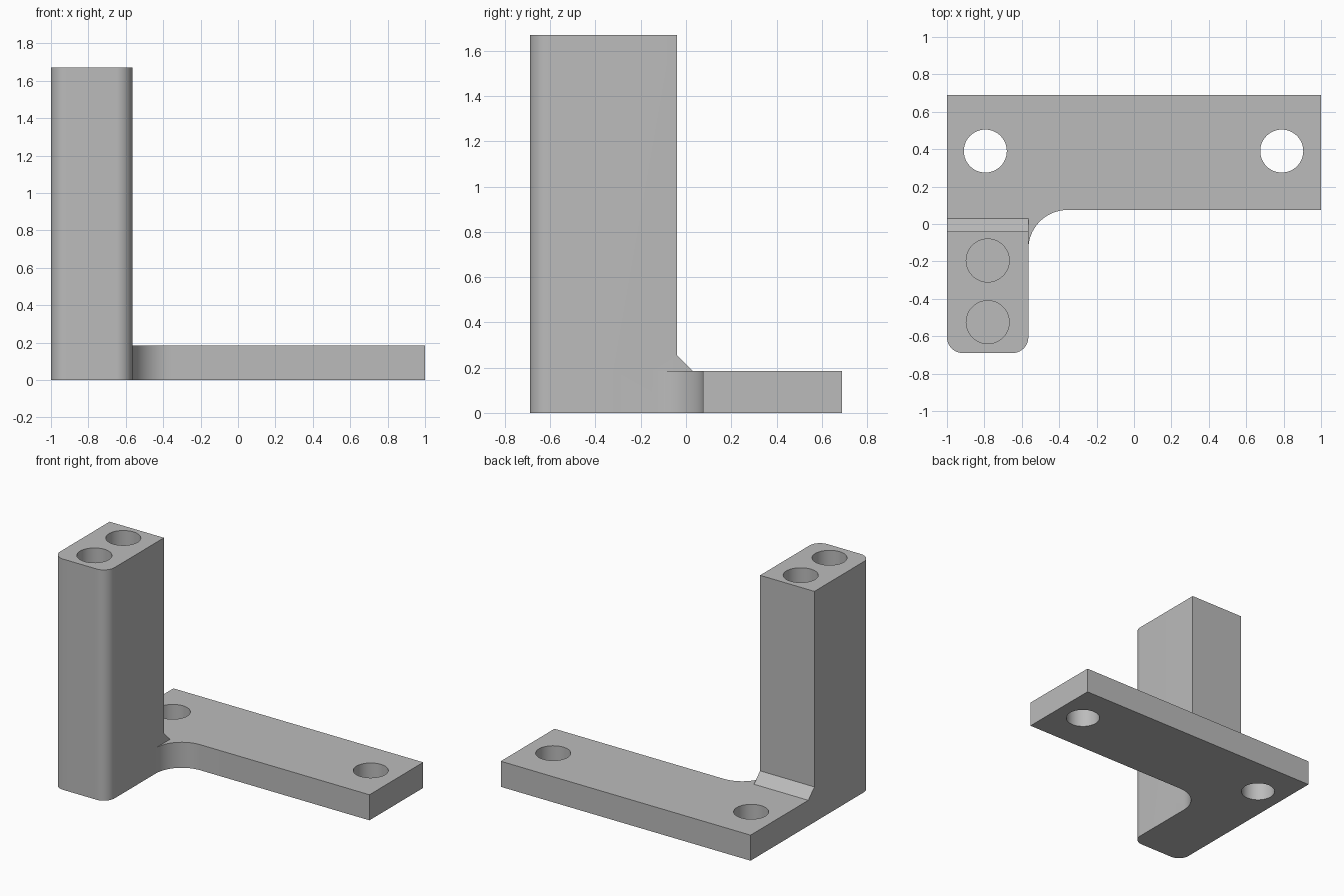
import bpy
import bmesh
from math import sin, cos, pi, radians
from mathutils import Vector

old = bpy.data.objects.get("Cube")
if old:
    bpy.data.objects.remove(old, do_unlink=True)

# Main dimensions
LEFT, RIGHT = -1.0, 1.0
FRONT, BACK = -0.69, 0.69
POST_X, POST_Y = -0.565, -0.04
PLATE_FRONT, PLATE_TOP, POST_TOP = 0.075, 0.185, 1.67
HOLE_R = 0.115

grey = bpy.data.materials.new("plain grey")
grey.use_nodes = True
colour = (0.5, 0.5, 0.5, 1)
grey.diffuse_color = colour
grey.node_tree.nodes["Principled BSDF"].inputs["Base Color"].default_value = colour


def arc(cx, cy, r, start, end, steps=16):
    """Points along an arc, angles in degrees."""
    angles = [radians(start + (end - start) * i / steps) for i in range(steps + 1)]
    return [(cx + r * cos(a), cy + r * sin(a)) for a in angles]


def prism(name, points, direction):
    """Extrude a closed outline of 3D points along a direction."""
    bm = bmesh.new()
    face = bm.faces.new([bm.verts.new(p) for p in points])
    moved = bmesh.ops.extrude_face_region(bm, geom=[face])["geom"]
    bmesh.ops.translate(bm, vec=Vector(direction),
                        verts=[v for v in moved if isinstance(v, bmesh.types.BMVert)])
    bmesh.ops.recalc_face_normals(bm, faces=bm.faces[:])
    mesh = bpy.data.meshes.new(name)
    bm.to_mesh(mesh)
    bm.free()
    mesh.materials.append(grey)
    obj = bpy.data.objects.new(name, mesh)
    bpy.context.collection.objects.link(obj)
    return obj


def upright(name, outline, bottom, top):
    return prism(name, [(x, y, bottom) for x, y in outline], (0, 0, top - bottom))


def combine(target, other, operation):
    """Apply a boolean and remove the other object."""
    mod = target.modifiers.new(operation, "BOOLEAN")
    mod.operation, mod.solver, mod.object = operation, "EXACT", other
    bpy.context.view_layer.objects.active = target
    bpy.ops.object.modifier_apply(modifier=mod.name)
    bpy.data.objects.remove(other, do_unlink=True)


# Foot plate with a concave fillet beside the post
fillet = 0.21
plate_outline = [(LEFT, BACK), (LEFT, -0.3), (POST_X, -0.3)]
plate_outline += arc(POST_X + fillet, PLATE_FRONT - fillet, fillet, 180, 90)
plate_outline += [(RIGHT, PLATE_FRONT), (RIGHT, BACK)]
bracket = upright("mounting_bracket", plate_outline, 0, PLATE_TOP)

# Post with two rounded front corners
r = 0.085
post_outline = [(POST_X, POST_Y), (LEFT, POST_Y)]
post_outline += arc(LEFT + r, FRONT + r, r, 180, 270)
post_outline += arc(POST_X - r, FRONT + r, r, 270, 360)
combine(bracket, upright("post", post_outline, 0, POST_TOP), "UNION")

# Sloped brace in the corner behind the post
slope = 0.07
brace_profile = [(-0.15, 0.1), (POST_Y + slope, 0.1), (POST_Y + slope, PLATE_TOP),
                 (POST_Y, PLATE_TOP + slope), (-0.15, PLATE_TOP + slope)]
brace = prism("brace", [(LEFT, y, z) for y, z in brace_profile], (POST_X - LEFT, 0, 0))
combine(bracket, brace, "UNION")

# Through holes in the plate and blind holes in the post top
for x, y, bottom, top in ((-0.795, 0.39, -0.1, 0.4), (0.79, 0.39, -0.1, 0.4),
                          (-0.782, -0.195, 1.0, 1.8), (-0.782, -0.525, 1.0, 1.8)):
    circle = arc(x, y, HOLE_R, 0, 360, 48)[:-1]
    combine(bracket, upright("hole_cutter", circle, bottom, top), "DIFFERENCE")

# Smooth the rounded walls, keep the edges crisp
bpy.ops.object.select_all(action="DESELECT")
bracket.select_set(True)
bpy.context.view_layer.objects.active = bracket
bpy.ops.object.shade_smooth_by_angle(angle=radians(30))
